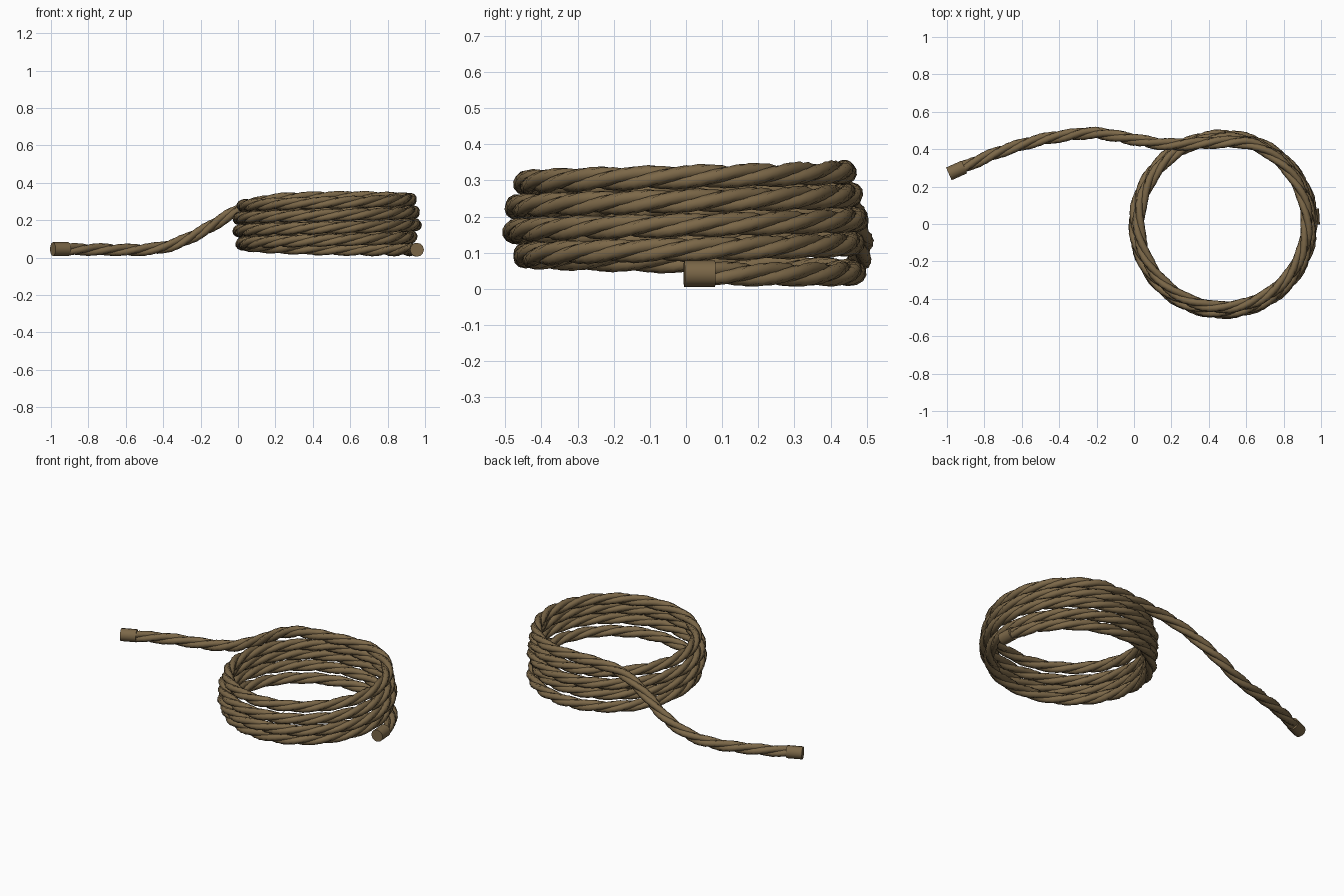
import bpy, bmesh
from math import sin, cos, pi, tau, radians
from mathutils import Vector

cube = bpy.data.objects.get("Cube")
if cube:
    bpy.data.objects.remove(cube, do_unlink=True)

hemp = bpy.data.materials.new("hemp_brown")
hemp.use_nodes = True
colour = (0.2, 0.137, 0.065, 1)
hemp.diffuse_color = colour
hemp.node_tree.nodes["Principled BSDF"].inputs["Base Color"].default_value = colour

UP = Vector((0, 0, 1))
TURNS = 4.2
LAY = 0.45           # length of one full twist of the strands
STEP = 0.035         # spacing of the rings along the rope
# Coil radius at given turn counts
RADII = [(0, 0.48), (0.25, 0.465), (0.75, 0.447), (1.75, 0.475),
         (2.75, 0.47), (3.75, 0.445), (4.3, 0.455)]
# Loose tail that drops off the coil
TAIL = [(0.2, 0.425, 0.31), (0, 0.452, 0.25), (-0.2, 0.485, 0.135),
        (-0.36, 0.473, 0.065), (-0.52, 0.445, 0.042), (-0.72, 0.385, 0.043),
        (-0.9, 0.308, 0.044), (-0.985, 0.27, 0.045)]


def coil_point(t):
    for (a, ra), (b, rb) in zip(RADII, RADII[1:]):
        if a <= t <= b:
            s = (t - a) / (b - a)
            r = ra + (rb - ra) * s * s * (3 - 2 * s)
            break
    z = 0.042 + 0.067 * t - (0.014 * sin(tau * t) if t < 0.5 else 0)
    return Vector((0.475 + r * cos(tau * t), r * sin(tau * t), z))


def catmull(p, n):
    out = []
    for a, b, c, d in zip(p, p[1:], p[2:], p[3:]):
        for i in range(n):
            s = i / n
            out.append(0.5 * (2 * b + (c - a) * s + (2 * a - 5 * b + 4 * c - d) * s ** 2
                              + (3 * b - a - 3 * c + d) * s ** 3))
    return out + [p[-2]]


def resample(pts, step):
    out, need = [pts[0]], step
    for a, b in zip(pts, pts[1:]):
        length = (b - a).length
        while need <= length:
            out.append(a.lerp(b, need / length))
            need += step
        need -= length
    return out + [pts[-1]]


def frames(pts):
    result = []
    for i, p in enumerate(pts):
        tangent = (pts[min(i + 1, len(pts) - 1)] - pts[max(i - 1, 0)]).normalized()
        side = tangent.cross(UP).normalized()
        result.append((p, side, side.cross(tangent)))
    return result


def sweep(bm, rings, radius, sides):
    """Closed tube through a list of (centre, side, up, turn) rings."""
    loops = []
    for c, side, up, turn in rings:
        loops.append([bm.verts.new(c + radius * (side * cos(turn + tau * k / sides)
                                                 + up * sin(turn + tau * k / sides)))
                      for k in range(sides)])
    for a, b in zip(loops, loops[1:]):
        for k in range(sides):
            j = (k + 1) % sides
            bm.faces.new((a[k], a[j], b[j], b[k]))
    bm.faces.new(loops[0])
    bm.faces.new(loops[-1])


def finish(bm, name, angle):
    bmesh.ops.recalc_face_normals(bm, faces=bm.faces)
    mesh = bpy.data.meshes.new(name)
    bm.to_mesh(mesh)
    bm.free()
    mesh.materials.append(hemp)
    obj = bpy.data.objects.new(name, mesh)
    bpy.context.collection.objects.link(obj)
    bpy.ops.object.select_all(action='DESELECT')
    obj.select_set(True)
    bpy.context.view_layer.objects.active = obj
    bpy.ops.object.shade_smooth_by_angle(angle=radians(angle))


# Centre line: coil followed by the tail
coil = [coil_point(TURNS * i / 600) for i in range(601)]
tail = [Vector(p) for p in TAIL]
keys = [coil_point(TURNS - 0.08), coil[-1]] + tail + [2 * tail[-1] - tail[-2]]
path = frames(resample(coil[:-1] + catmull(keys, 16), STEP))

# Three twisted strands
for n in range(3):
    bm = bmesh.new()
    rings = []
    for i, (p, side, up) in enumerate(path):
        turn = tau * (i * STEP / LAY + n / 3)
        rings.append((p + 0.0145 * (side * cos(turn) + up * sin(turn)), side, up, turn))
    sweep(bm, rings, 0.0205, 8)
    finish(bm, f"rope_strand_{n + 1}", 60)

# Whipped sleeves on both ends
ends = {"coil_end_sleeve": (Vector((0.957, -0.005, 0.042)), Vector((0.952, 0.08, 0.042))),
        "tail_end_sleeve": (Vector((-0.99, 0.268, 0.045)), Vector((-0.907, 0.305, 0.045)))}
for name, pair in ends.items():
    bm = bmesh.new()
    sweep(bm, [(*f, 0) for f in frames(pair)], 0.037, 12)
    finish(bm, name, 40)
